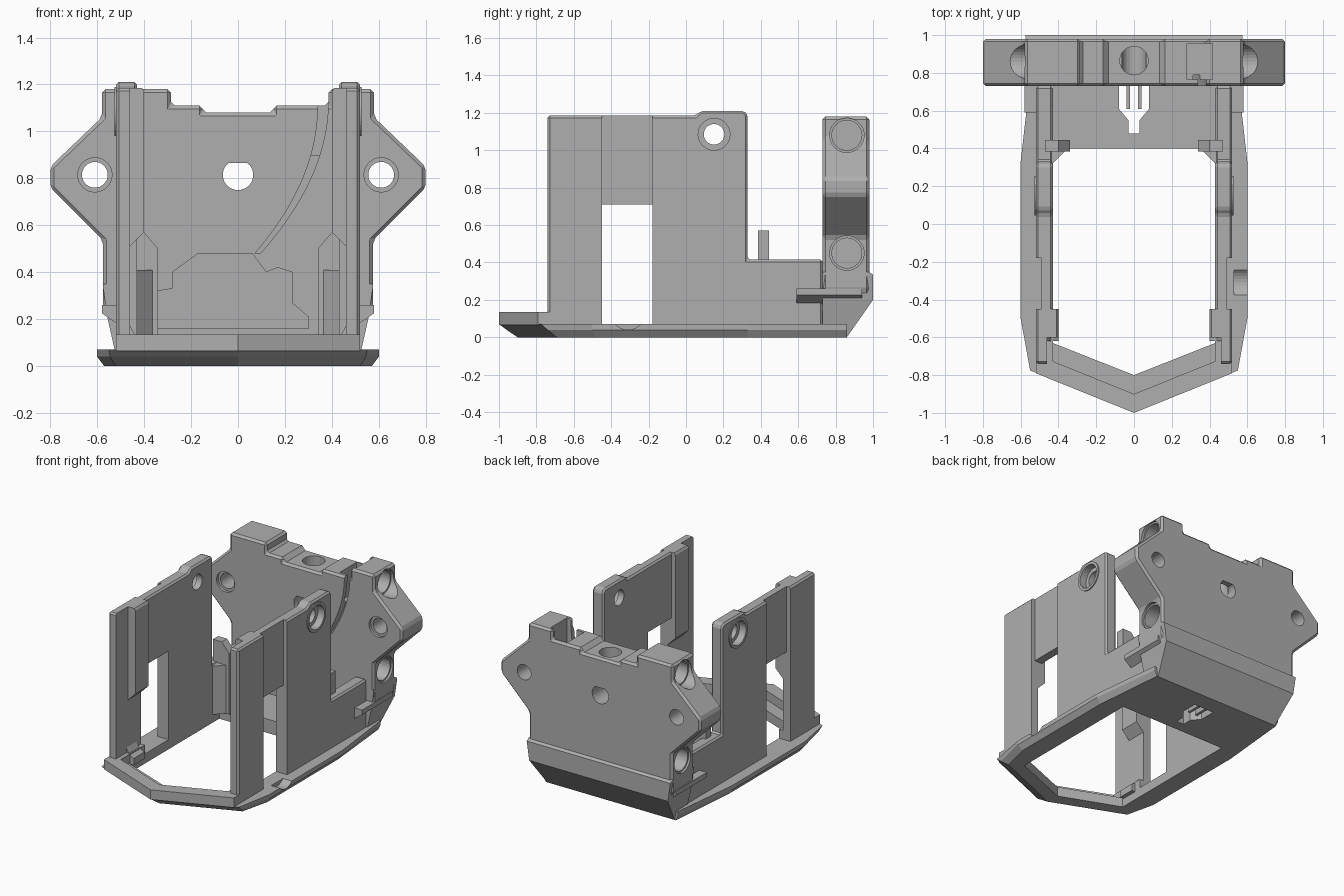
import bpy, bmesh, math
from mathutils import Vector

cube = bpy.data.objects.get("Cube")
if cube:
    bpy.data.objects.remove(cube, do_unlink=True)

grey = bpy.data.materials.new("plain grey")
grey.use_nodes = True
COLOUR = (0.43, 0.43, 0.43, 1)
grey.diffuse_color = COLOUR
grey.node_tree.nodes["Principled BSDF"].inputs["Base Color"].default_value = COLOUR


def loft(name, sections):
    """Solid through matching loops of 3D points."""
    bm = bmesh.new()
    loops = [[bm.verts.new(p) for p in s] for s in sections]
    n = len(loops[0])
    for a, b in zip(loops, loops[1:]):
        for i in range(n):
            j = (i + 1) % n
            bm.faces.new((a[i], a[j], b[j], b[i]))
    bm.faces.new(loops[0])
    bm.faces.new(loops[-1])
    bmesh.ops.recalc_face_normals(bm, faces=bm.faces)
    mesh = bpy.data.meshes.new(name)
    bm.to_mesh(mesh)
    bm.free()
    mesh.materials.append(grey)
    obj = bpy.data.objects.new(name, mesh)
    bpy.context.collection.objects.link(obj)
    return obj


def prism(name, axis, pts, lo, hi):
    """Extrude a 2D outline along an axis; points are (y,z), (x,z) or (x,y)."""
    def at(p, d):
        v = list(p)
        v.insert("xyz".index(axis), d)
        return Vector(v)
    return loft(name, [[at(p, d) for p in pts] for d in (lo, hi)])


def box(name, x, y, z):
    return prism(name, "z", [(x[0], y[0]), (x[1], y[0]), (x[1], y[1]), (x[0], y[1])], *z)


def rod(axis, centre, r, lo, hi, n=32):
    ring = [(centre[0] + r * math.cos(math.tau * i / n),
             centre[1] + r * math.sin(math.tau * i / n)) for i in range(n)]
    return prism("cutter", axis, ring, lo, hi)


def apply(obj):
    bpy.context.view_layer.update()
    dg = bpy.context.evaluated_depsgraph_get()
    mesh = bpy.data.meshes.new_from_object(obj.evaluated_get(dg))
    obj.modifiers.clear()
    obj.data = mesh


def cut(obj, *cutters):
    for c in cutters:
        m = obj.modifiers.new("cut", "BOOLEAN")
        m.operation, m.solver, m.object = "DIFFERENCE", "EXACT", c
        apply(obj)
        bpy.data.objects.remove(c, do_unlink=True)


def bevel(obj, width):
    m = obj.modifiers.new("bevel", "BEVEL")
    m.width, m.segments, m.limit_method = width, 1, "ANGLE"
    apply(obj)


def mirror(obj):
    obj.modifiers.new("mirror", "MIRROR").use_mirror_merge = False
    apply(obj)


def both(half):
    """Close a half outline, listed from front to back, across x = 0."""
    return half + [(-x, y) for x, y in reversed(half) if x > 0]


# Base ring with a chamfered underside and a floor at the rear
low = both([(0, -.9), (.52, -.69), (.57, -.48), (.57, .33), (.52, .86)])
mid = both([(0, -.96), (.545, -.74), (.6, -.5), (.6, .33), (.54, .86)])
top = both([(0, -1), (.55, -.775), (.6, -.5), (.6, .33), (.54, .86)])
base = loft("base_ring", [[(x, y, z) for x, y in o]
                          for o, z in ((low, 0), (mid, .04), (top, .07))])
opening = both([(0, -.8), (.43, -.63), (.43, .4)])
fork = both([(0, .48), (.03, .48), (.03, .55), (.08, .61), (.08, .73)])
cut(base, prism("cutter", "z", opening, -.1, .3),
    prism("cutter", "z", fork, -.1, .3),
    rod("x", (-.31, .13), .09, .53, .7))
floor = box("rear_floor", (-.45, .45), (.4, .75), (.03, .1))
cut(floor, prism("cutter", "z", fork, -.1, .3))
finger = box("slot_finger", (.02, .04), (.61, .75), (.01, .09))
mirror(finger)
lip = prism("nose_lip", "z", both([(0, -1), (.52, -.79), (.52, -.69), (0, -.9)]), .065, .135)

# Side walls: one profile with a window, screw seat and thinned middle panel
wall = prism("side_wall", "x", [
    (-.74, .05), (.73, .05), (.73, .415), (.33, .415), (.33, 1.19), (.31, 1.21),
    (.08, 1.21), (.05, 1.185), (-.74, 1.185)], .43, .52)
bevel(wall, .012)
cut(wall, box("cutter", (.3, .7), (-.45, -.18), (.07, .71)),
    box("cutter", (.49, .7), (-.45, -.18), (.6, 1.4)),
    box("cutter", (.3, .46), (-.8, -.45), (.135, 1.4)),
    rod("x", (.15, 1.085), .055, .3, .7),
    rod("x", (.15, 1.085), .09, .475, .7))
mirror(wall)
collar = rod("x", (.15, 1.085), .105, .44, .527)
collar.name = "screw_collar"
cut(collar, rod("x", (.15, 1.085), .055, .3, .7), rod("x", (.15, 1.085), .085, .475, .7))
mirror(collar)
rail = prism("inner_rail", "y", [(.47, .5), (.47, 1.185), (.41, 1.185), (.4, 1.17),
                                 (.4, .57)], -.6, -.45)
mirror(rail)
foot = prism("rail_foot", "y", [(.47, .06), (.47, .19), (.44, .135), (.4, .11), (.4, .06)],
             -.62, -.5)
mirror(foot)
prong = prism("prong", "y", [(.47, .06), (.47, .57), (.4, .57), (.34, .5), (.34, .06)],
              .385, .445)
mirror(prong)
gusset = prism("gusset", "z", [(.45, .32), (.43, .32), (.35, .4), (.45, .4)], .06, .41)
mirror(gusset)

# Back plate with wings, chamfered edges and stepped top
plate = prism("back_plate", "y", [
    (-.58, 1.18), (-.285, 1.18), (-.285, 1.11), (-.15, 1.11), (-.15, 1.08),
    (.15, 1.08), (.15, 1.11), (.385, 1.11), (.385, 1.18), (.58, 1.18),
    (.58, 1.06), (.8, .85), (.8, .76), (.575, .535), (.575, .25), (.52, .19),
    (-.52, .19), (-.575, .25), (-.575, .535), (-.8, .76), (-.8, .85), (-.58, 1.06)],
    .73, .98)
bevel(plate, .015)

# Rear hull under the plate
hull = loft("rear_hull", [[(-w, .73, z), (w, .73, z), (w, y, z), (-w, y, z)] for w, y, z in (
    (.51, .86, 0), (.555, 1, .2), (.575, 1, .335), (.575, .975, .35))])


def hollow():
    return prism("cutter", "y", [
        (-.34, .16), (-.34, .32), (-.28, .33), (-.28, .4), (-.17, .48), (.06, .48),
        (.12, .4), (.17, .42), (.23, .4), (.23, .27), (.3, .21), (.3, .16)], .6, .88)


cut(hull, hollow())
cut(plate, hollow())

# Curved cable channel and its entry pocket
outer = [(.385 - .29 * t * t, 1.13 - .65 * t) for t in [i / 14 for i in range(15)]]
inner = [(x - .045 * (1 - i / 28), z) for i, (x, z) in enumerate(outer)]
cut(plate, prism("cutter", "y", outer + inner[::-1], .6, .79),
    box("cutter", (.28, .415), (.765, .955), (.9, 1.3)))

# Screw holes through the plate, from above and in both flanks
flat_hole = [(.065 * math.cos(a), .815 + min(.065 * math.sin(a), .05))
             for a in [math.tau * (i + .5) / 24 for i in range(24)]]
cut(plate, prism("cutter", "y", flat_hole, .6, 1.1), rod("z", (0, .865), .075, .82, 1.3))
for s in (-1, 1):
    cut(plate, rod("y", (s * .61, .815), .055, .6, 1.1),
        rod("y", (s * .61, .815), .073, .6, .75))
    for z in (1.08, .45):
        cut(plate, rod("x", (.86, z), .08, *sorted((s * .44, s * .6))),
            rod("x", (.86, z), .092, *sorted((s * .56, s * .9))))

# Flanges along the hull flanks
flange = prism("side_flange", "y", [(.5, .17), (.58, .225), (.58, .26), (.5, .26)], .59, .94)
mirror(flange)

for obj in bpy.context.collection.objects:
    if obj.type == "MESH" and grey.name in obj.data.materials:
        obj.data.shade_flat()
